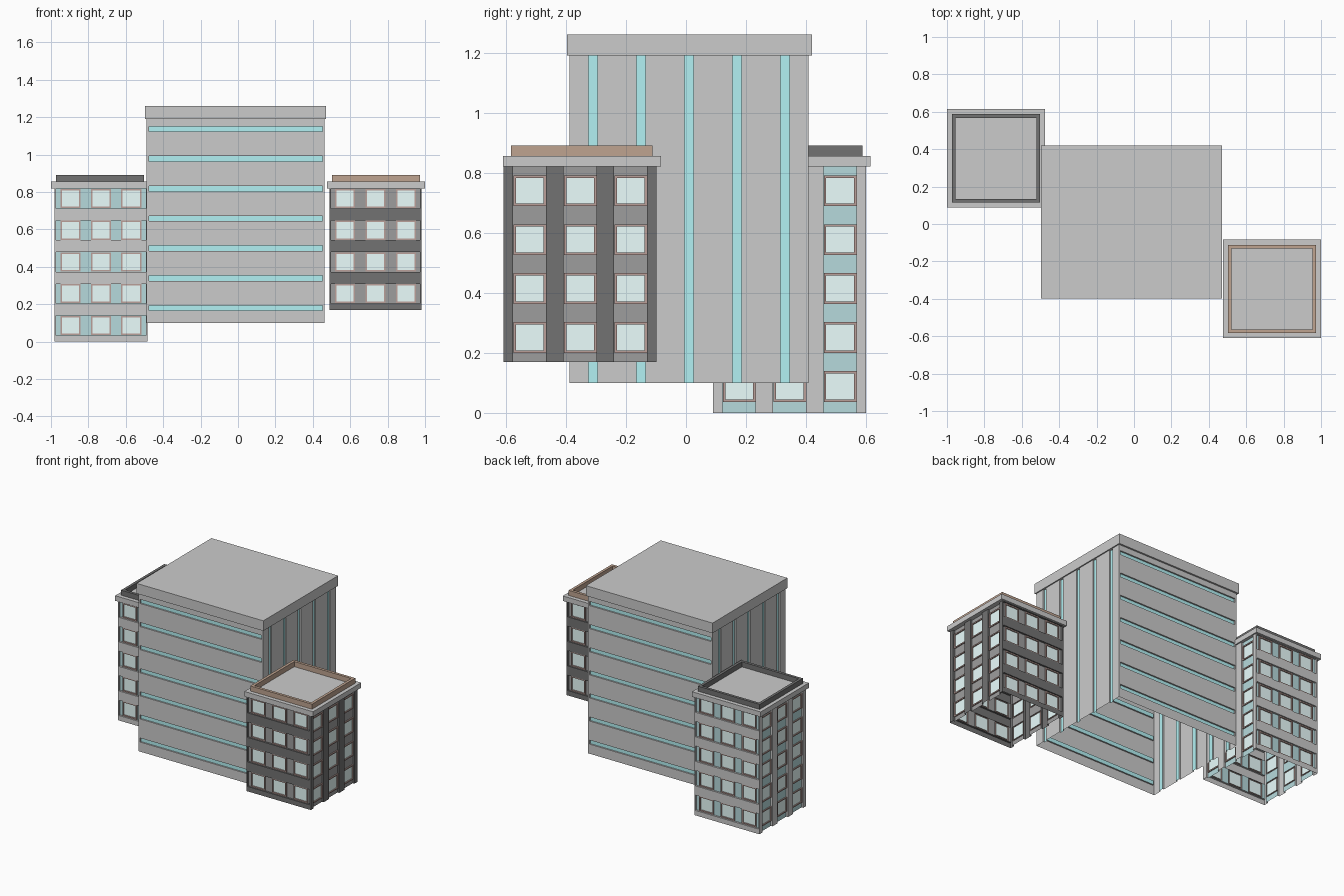
import bpy
from mathutils import Vector

if "Cube" in bpy.data.objects:
    bpy.data.objects.remove(bpy.data.objects["Cube"])

UP = Vector((0, 0, 1))


def material(name, rgb):
    m = bpy.data.materials.new(name)
    m.diffuse_color = (*rgb, 1)
    m.use_nodes = True
    m.node_tree.nodes["Principled BSDF"].inputs["Base Color"].default_value = m.diffuse_color
    return m


TEAL = material("teal_strip", (.45, .88, .90))
GLASS = material("pale_glass", (.83, 1, .99))
PANEL = material("teal_panel", (.47, .70, .72))
FRAME = material("frame_brown", (.50, .35, .32))
BLACK = material("black", (.17, .17, .17))
DARK = material("dark_panel", (.34, .34, .34))
BROWN = material("parapet_brown", (.52, .37, .28))


def make_object(name, quads, mat=None):
    verts, faces = [], []
    for q in quads:
        faces.append(range(len(verts), len(verts) + 4))
        verts += [tuple(p) for p in q]
    me = bpy.data.meshes.new(name)
    me.from_pydata(verts, [], [list(f) for f in faces])
    ob = bpy.data.objects.new(name, me)
    bpy.context.collection.objects.link(ob)
    if mat:
        me.materials.append(mat)
    return ob


def box(name, x0, x1, y0, y1, z0, z1, mat=None):
    bpy.ops.mesh.primitive_cube_add(size=1, location=((x0 + x1) / 2, (y0 + y1) / 2, (z0 + z1) / 2))
    ob = bpy.context.object
    ob.name = name
    ob.scale = (x1 - x0, y1 - y0, z1 - z0)
    if mat:
        ob.data.materials.append(mat)


class Side:
    """One wall plane: u runs along the wall, v is height, d is outward offset."""

    def __init__(self, parts, origin, u, length, z0, z1):
        self.parts, self.o, self.u = parts, Vector(origin), Vector(u)
        self.n = self.u.cross(UP)
        self.length, self.z0, self.z1 = length, z0, z1

    def pt(self, u, v, d):
        return self.o + self.u * u + UP * v + self.n * d

    def add(self, part, pts):
        self.parts.setdefault(part, []).append([self.pt(*p) for p in pts])

    def sheet(self, part, rect, holes, d):
        """Flat rectangle with rectangular holes."""
        a, b, c, e = rect
        us = sorted({a, b, *[h[0] for h in holes], *[h[1] for h in holes]})
        vs = sorted({c, e, *[h[2] for h in holes], *[h[3] for h in holes]})
        for u0, u1 in zip(us, us[1:]):
            for v0, v1 in zip(vs, vs[1:]):
                mu, mv = (u0 + u1) / 2, (v0 + v1) / 2
                if not any(h[0] < mu < h[1] and h[2] < mv < h[3] for h in holes):
                    self.add(part, [(u0, v0, d), (u1, v0, d), (u1, v1, d), (u0, v1, d)])

    def rim(self, part, rect, da, db):
        """Edge faces of a rectangle between two depths."""
        a, b, c, e = rect
        ring = [(a, c), (b, c), (b, e), (a, e)]
        for p, q in zip(ring, ring[1:] + ring[:1]):
            if p[1] == q[1] and p[1] in (self.z0, self.z1):
                continue
            self.add(part, [(*p, da), (*q, da), (*q, db), (*p, db)])

    def wall(self, strips, windows, depth, inner):
        self.sheet("walls", (0, self.length, self.z0, self.z1), strips, 0)
        for s in strips:
            self.rim("walls", s, 0, -depth)
            wins = [w for w in windows
                    if s[0] < (w[0] + w[1]) / 2 < s[1] and s[2] < (w[2] + w[3]) / 2 < s[3]]
            self.sheet(inner, s, wins, -depth)
            for w in wins:
                pane = (w[0] + .008, w[1] - .008, w[2] + .008, w[3] - .008)
                self.rim("window_frames", w, -depth, -depth + .007)
                self.sheet("window_frames", w, [pane], -depth + .007)
                self.rim("window_frames", pane, -depth + .007, -depth)
                self.sheet("window_glass", pane, [], -depth)


def four_sides(parts, x0, x1, y0, y1, z0, z1):
    """Yield (side, is_front_or_back) around the footprint."""
    for o, u, l, fb in (((x0, y0, 0), (1, 0, 0), x1 - x0, True),
                        ((x1, y0, 0), (0, 1, 0), y1 - y0, False),
                        ((x1, y1, 0), (-1, 0, 0), x1 - x0, True),
                        ((x0, y1, 0), (0, -1, 0), y1 - y0, False)):
        yield Side(parts, o, u, l, z0, z1), fb


def finish(prefix, parts, mats):
    for part, quads in parts.items():
        make_object(prefix + "_" + part, quads, mats.get(part))


# Central tower: horizontal strips front and back, vertical strips on the sides
parts = {}
for side, fb in four_sides(parts, -.489, .463, -.388, .408, .10, 1.19):
    L = side.length
    if fb:
        strips = [(.012, L - .012, .166 + .1595 * k, .194 + .1595 * k) for k in range(7)]
    else:
        strips = [(L / 2 + .16 * k - .015, L / 2 + .16 * k + .015, .10, 1.19) for k in range(-2, 3)]
    side.wall(strips, [], .01, "glass_strips")
finish("tower", parts, {"glass_strips": TEAL})
box("tower_roof", -.497, .471, -.397, .42, 1.19, 1.26)


# Smaller blocks: banded front and back, columns on the sides
def block(prefix, x0, x1, y0, y1, z0, first, mats, parapet, cx, cy):
    parts = {}
    for side, fb in four_sides(parts, x0, x1, y0, y1, z0, .82):
        mid, L = side.length / 2, side.length
        pitch, base, step = (.1625, .087, .1695) if fb else (.168, .088, .163)
        us = [mid + pitch * k for k in (-1, 0, 1)]
        vs = [base + step * k for k in range(first, 5)]
        wins = [(u - .054, u + .054, v - .051, v + .051) for u in us for v in vs]
        if fb:
            strips = [(.008, L - .008, v - .053, v + .053) for v in vs]
        else:
            strips = [(u - .055, u + .055, z0, .82) for u in us]
        side.wall(strips, wins, .013, "panels")
    finish(prefix, parts, mats)
    # roof slab and parapet ring
    box(prefix + "_roof_slab", cx - .262, cx + .262, cy - .263, cy + .263, .82, .855)
    a, t, z = .236, .019, (.855, .89)
    for s, n in ((-1, "a"), (1, "b")):
        e0, e1 = sorted((s * a, s * (a - t)))
        box(prefix + "_parapet_x_" + n, cx + e0, cx + e1, cy - a, cy + a, *z, parapet)
        box(prefix + "_parapet_y_" + n, cx - a + t, cx + a - t, cy + e0, cy + e1, *z, parapet)


block("left_block", -.981, -.485, .09, .60, 0, 0,
      {"panels": PANEL, "window_frames": FRAME, "window_glass": GLASS}, BLACK, -.738, .351)
block("right_block", .489, .981, -.607, -.098, .17, 1,
      {"walls": BLACK, "panels": DARK, "window_frames": FRAME, "window_glass": GLASS}, BROWN, .738, -.347)
